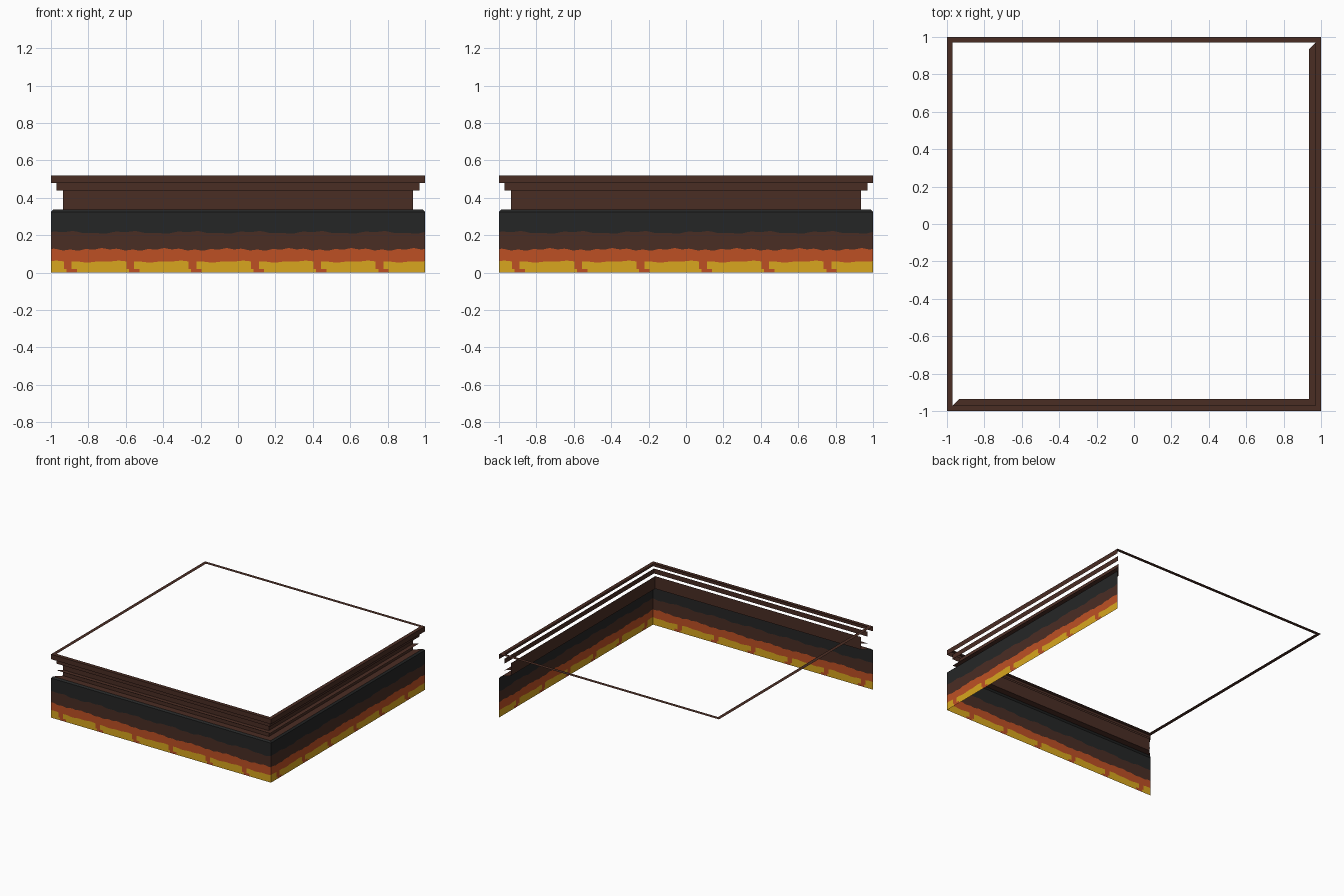
import bpy
import math

if "Cube" in bpy.data.objects:
    bpy.data.objects.remove(bpy.data.objects["Cube"])


def material(name, rgb):
    m = bpy.data.materials.new(name)
    lin = [((c / 255 + 0.055) / 1.055) ** 2.4 for c in rgb]
    m.diffuse_color = (*lin, 1)
    m.use_nodes = True
    m.node_tree.nodes["Principled BSDF"].inputs["Base Color"].default_value = m.diffuse_color
    return m


MATS = [material("yellow", (216, 166, 30)), material("orange", (190, 80, 36)),
        material("dark brown", (74, 45, 36)), material("charcoal", (37, 38, 38))]
YELLOW, ORANGE, BROWN, BLACK = range(4)


def make(name, quads, turn=0):
    """quads: (four points, material); turn = quarter turns about z"""
    c, s = round(math.cos(turn * math.pi / 2)), round(math.sin(turn * math.pi / 2))
    verts, faces, cols = [], [], []
    for pts, col in quads:
        faces.append(range(len(verts), len(verts) + 4))
        verts += [(c * x - s * y, s * x + c * y, z) for x, y, z in pts]
        cols.append(col)
    me = bpy.data.meshes.new(name)
    me.from_pydata(verts, [], [list(f) for f in faces])
    for m in MATS:
        me.materials.append(m)
    for p, col in zip(me.polygons, cols):
        p.material_index = col
    ob = bpy.data.objects.new(name, me)
    bpy.context.collection.objects.link(ob)
    return ob


def strip(d0, z0, d1, z1, col=BROWN):
    """mitred strip running along the front side"""
    return ([(-d0, -d0, z0), (d0, -d0, z0), (d1, -d1, z1), (-d1, -d1, z1)], col)


def edges(u):
    """heights of the painted band borders, repeating every third of a unit"""
    t = 2 * math.pi * 3 * u
    return (0,
            0.020,
            0.059 + 0.003 * math.sin(t + 1) + 0.002 * math.sin(3 * t),
            0.124 + 0.004 * math.sin(t + 2.5) + 0.003 * math.sin(4 * t),
            0.215 + 0.005 * math.sin(t) + 0.003 * math.sin(3 * t + 1),
            0.325)


# Wall with uneven painted bands and orange notches in the yellow
N = 144
wall = []
for i in range(N):
    a, b = -1 + 2 * i / N, -1 + 2 * (i + 1) / N
    ea, eb = edges(a), edges(b)
    k = i % 24
    cols = [ORANGE if 6 <= k < 10 else YELLOW,
            ORANGE if 5 <= k < 8 else YELLOW, ORANGE, BROWN, BLACK]
    for j, col in enumerate(cols):
        wall.append(([(a, -1, ea[j]), (b, -1, eb[j]),
                      (b, -1, eb[j + 1]), (a, -1, ea[j + 1])], col))
# Small chamfer at the top of the wall
wall.append(strip(1, 0.325, 0.988, 0.337, BLACK))

# Stepped open trim above the wall
trim = [strip(0.988, 0.337, 0.935, 0.337),
        strip(0.935, 0.337, 0.935, 0.44),
        strip(0.97, 0.385, 0.935, 0.385),
        strip(0.97, 0.44, 0.97, 0.48),
        strip(1, 0.48, 1, 0.52)]

for turn, side in enumerate(("front", "right")):
    make(side + "_wall", wall, turn)
    make(side + "_trim", trim, turn)

# Flat rim round all four sides
for turn, side in enumerate(("front", "right", "back", "left")):
    make(side + "_rim", [strip(1, 0.52, 0.97, 0.52)], turn)
